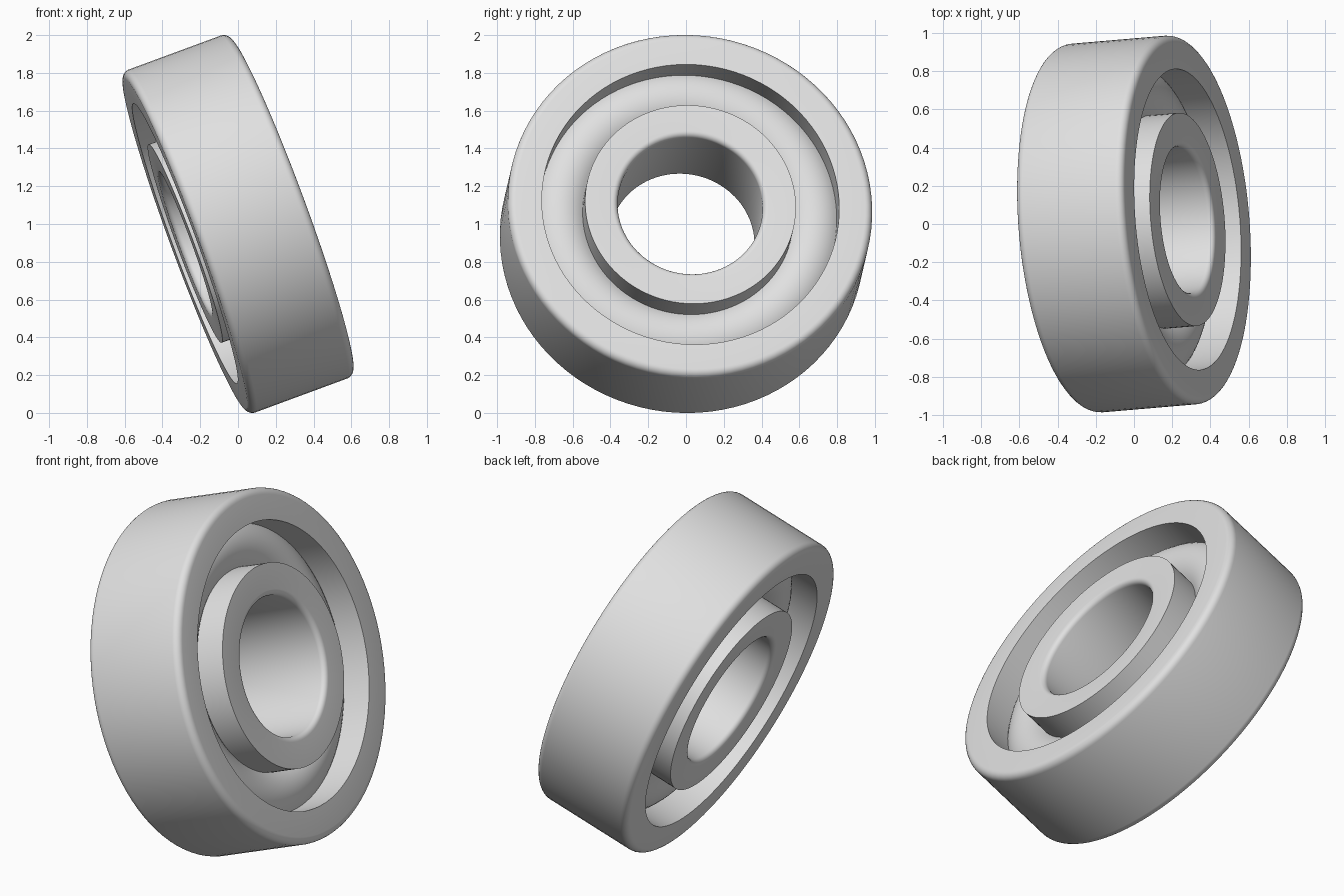
import bpy, bmesh, math
from mathutils import Vector, Matrix

if "Cube" in bpy.data.objects:
    bpy.data.objects.remove(bpy.data.objects["Cube"])

SEGMENTS = 96
HALF_W = 0.30                     # half width along the axle
R_OUT, R_OUT_IN = 0.968, 0.79     # outer ring
R_IN_OUT, R_BORE = 0.56, 0.385    # inner ring
FILLET_OUT, FILLET_BORE = 0.04, 0.03
BALL_R, SEAT = 0.176, 0.133       # raceway bulge radius, height where it meets the rings

steel = bpy.data.materials.new("steel_grey")
steel.diffuse_color = (0.75, 0.75, 0.75, 1)
steel.use_nodes = True
steel.node_tree.nodes["Principled BSDF"].inputs["Base Color"].default_value = steel.diffuse_color

# Tilted axle direction
axle = Vector((0.935, 0.08, 0.345)).normalized()
tilt = Matrix.Translation((0, 0, 1)) @ axle.to_track_quat('Z', 'Y').to_matrix().to_4x4()


def arc(cr, cz, rad, a0, a1, n):
    """Points (radius, height) along an arc, angles in degrees."""
    out = []
    for i in range(n + 1):
        a = math.radians(a0 + (a1 - a0) * i / n)
        out.append((cr + rad * math.cos(a), cz + rad * math.sin(a)))
    return out


def revolve(name, profile):
    """Spin a (radius, height) profile around the axle."""
    bm = bmesh.new()
    rows = []
    for i in range(SEGMENTS):
        a = 2 * math.pi * i / SEGMENTS
        rows.append([bm.verts.new((r * math.cos(a), r * math.sin(a), z)) for r, z in profile])
    for i in range(SEGMENTS):
        p, q = rows[i], rows[(i + 1) % SEGMENTS]
        for j in range(len(profile) - 1):
            bm.faces.new((p[j], q[j], q[j + 1], p[j + 1]))
    mesh = bpy.data.meshes.new(name)
    bm.to_mesh(mesh)
    bm.free()
    mesh.materials.append(steel)
    obj = bpy.data.objects.new(name, mesh)
    bpy.context.collection.objects.link(obj)
    obj.matrix_world = tilt
    bpy.ops.object.select_all(action='DESELECT')
    obj.select_set(True)
    bpy.context.view_layer.objects.active = obj
    bpy.ops.object.shade_smooth_by_angle(angle=math.radians(30))
    return obj


# Outer ring: rounded outside edges, sharp inside edges
f = FILLET_OUT
revolve("outer_ring",
        [(R_OUT_IN, -SEAT), (R_OUT_IN, -HALF_W)]
        + arc(R_OUT - f, -HALF_W + f, f, -90, 0, 6)
        + arc(R_OUT - f, HALF_W - f, f, 0, 90, 6)
        + [(R_OUT_IN, HALF_W), (R_OUT_IN, SEAT)])

# Inner ring: rounded bore edges, sharp outside edges
f = FILLET_BORE
revolve("inner_ring",
        [(R_IN_OUT, SEAT), (R_IN_OUT, HALF_W)]
        + arc(R_BORE + f, HALF_W - f, f, 90, 180, 6)
        + arc(R_BORE + f, -HALF_W + f, f, 180, 270, 6)
        + [(R_IN_OUT, -HALF_W), (R_IN_OUT, -SEAT)])

# Raceway: bulging band between the rings on both sides
mid = (R_OUT_IN + R_IN_OUT) / 2
half = math.degrees(math.atan2((R_OUT_IN - R_IN_OUT) / 2, SEAT))
for side, centre in (("right", 90), ("left", 270)):
    revolve("raceway_" + side, arc(mid, 0, BALL_R, centre - half, centre + half, 12))
